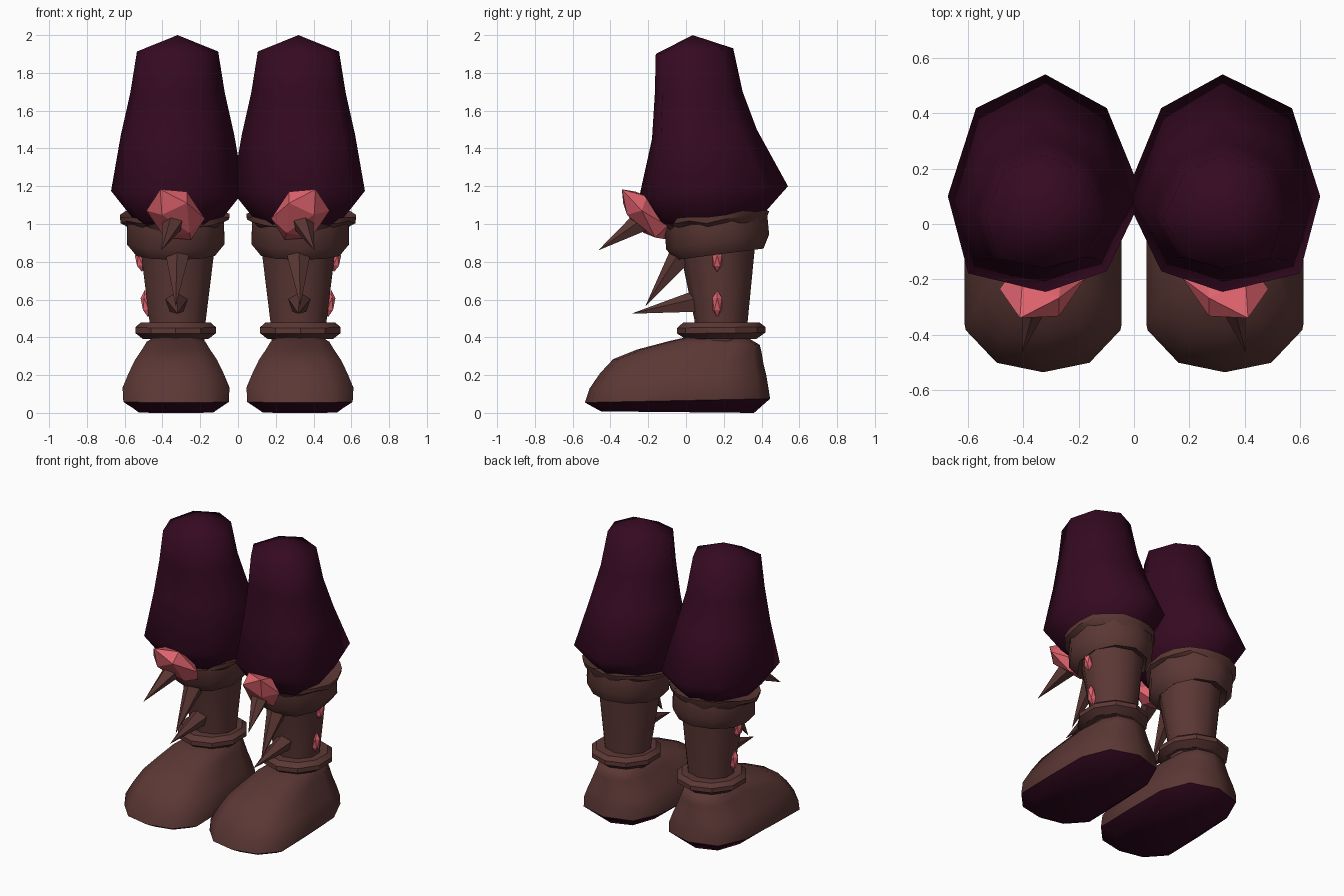
import bpy, bmesh, math, random
from mathutils import Vector, Matrix

if "Cube" in bpy.data.objects:
    bpy.data.objects.remove(bpy.data.objects["Cube"])

random.seed(4)
CX = 0.32  # sideways centre of one leg


def material(name, rgb):
    m = bpy.data.materials.new(name)
    m.diffuse_color = (*rgb, 1)
    m.use_nodes = True
    m.node_tree.nodes["Principled BSDF"].inputs["Base Color"].default_value = m.diffuse_color
    return m


PURPLE = material("dark purple cloth", (0.036, 0.003, 0.0155))
BROWN = material("brown leather", (0.105, 0.039, 0.035))
PINK = material("pink crystal", (0.74, 0.125, 0.155))


def finish(bm, name, mat, angle=None):
    """Turn a bmesh into an object mirrored onto the other leg."""
    bmesh.ops.recalc_face_normals(bm, faces=bm.faces)
    me = bpy.data.meshes.new(name)
    bm.to_mesh(me)
    bm.free()
    me.materials.append(mat)
    ob = bpy.data.objects.new(name, me)
    bpy.context.collection.objects.link(ob)
    if angle:
        bpy.ops.object.select_all(action='DESELECT')
        ob.select_set(True)
        bpy.context.view_layer.objects.active = ob
        bpy.ops.object.shade_smooth_by_angle(angle=math.radians(angle))
    mod = ob.modifiers.new("other_leg", 'MIRROR')
    mod.use_mirror_merge = False
    return ob


def round_outline(n):
    return [(math.sin(2 * math.pi * i / n), -math.cos(2 * math.pi * i / n)) for i in range(n)]


def loft(name, mat, outline, rings, angle, cx=CX, apex=None, jitter=0):
    """Stack scaled outlines; ring = half width, front y, back y, front z, back z."""
    bm = bmesh.new()
    loops = []
    for hw, yf, yb, zf, zb in rings:
        loop = []
        for u, v in outline:
            t = (v + 1) / 2
            z = zf + (zb - zf) * t + random.uniform(-jitter, jitter)
            loop.append(bm.verts.new((cx + u * hw, yf + (yb - yf) * t, z)))
        loops.append(loop)
    n = len(outline)
    for a, b in zip(loops, loops[1:]):
        for i in range(n):
            j = (i + 1) % n
            bm.faces.new((a[i], a[j], b[j], b[i]))
    bm.faces.new(loops[0])
    if apex:
        tip = bm.verts.new(apex)
        for i in range(n):
            bm.faces.new((loops[-1][i], loops[-1][(i + 1) % n], tip))
    else:
        bm.faces.new(loops[-1])
    return finish(bm, name, mat, angle)


def spike(name, base, tip, r):
    base, tip = Vector(base), Vector(tip)
    d = tip - base
    bm = bmesh.new()
    bmesh.ops.create_cone(bm, cap_ends=True, segments=5, radius1=r, radius2=0, depth=d.length)
    rot = d.to_track_quat('Z', 'Y').to_matrix().to_4x4()
    bm.transform(Matrix.Translation((base + tip) / 2) @ rot)
    finish(bm, name, BROWN)


def crystal(name, centre, size, tilt=0.0, lean=0.0):
    bm = bmesh.new()
    bmesh.ops.create_icosphere(bm, subdivisions=1, radius=1)
    m = (Matrix.Translation(centre) @ Matrix.Rotation(tilt, 4, 'X')
         @ Matrix.Rotation(lean, 4, 'Y') @ Matrix.Diagonal((*size, 1)))
    bm.transform(m)
    finish(bm, name, PINK)


# Baggy trouser leg, widest towards the front and outer side
thigh = [(0, -1), (0.79, -0.83), (1, -0.12), (0.71, 0.69),
         (0, 1), (-0.63, 0.69), (-1, -0.12), (-0.63, -0.81)]
loft("trouser_leg", PURPLE, thigh, [
    (0.20, -0.10, 0.39, 0.98, 1.02),
    (0.242, -0.155, 0.425, 1.01, 1.07),
    (0.352, -0.245, 0.54, 1.155, 1.20),
    (0.30, -0.18, 0.375, 1.45, 1.50),
    (0.25, -0.165, 0.30, 1.69, 1.70),
    (0.215, -0.16, 0.25, 1.90, 1.93),
], 65, apex=(CX, 0.035, 2.0))

# Foot outline: broad toe, blunt heel
half = [(0.60, -0.93), (1, -0.69), (1, -0.1), (0.97, 0.5), (0.68, 0.88)]
foot = [(0, -1)] + half + [(0, 1)] + [(-u, v) for u, v in reversed(half)]
FX = 0.328
loft("sole", PURPLE, foot, [
    (0.20, -0.45, 0.36, 0.008, 0.0),
    (0.279, -0.535, 0.445, 0.055, 0.075),
], 80, cx=FX)
loft("boot_foot", BROWN, foot, [
    (0.279, -0.535, 0.445, 0.055, 0.075),
    (0.283, -0.51, 0.435, 0.13, 0.14),
    (0.252, -0.455, 0.425, 0.21, 0.20),
    (0.217, -0.385, 0.41, 0.285, 0.26),
    (0.182, -0.26, 0.40, 0.335, 0.32),
    (0.155, -0.09, 0.39, 0.38, 0.36),
    (0.12, 0.0, 0.34, 0.40, 0.39),
], 60, cx=FX)

# Boot shaft and ankle band
ten = round_outline(10)
loft("boot_shaft", BROWN, ten, [
    (0.15, 0.05, 0.32, 0.37, 0.37),
    (0.157, 0.045, 0.327, 0.49, 0.49),
    (0.205, -0.03, 0.365, 0.85, 0.88),
], 40)
loft("ankle_band", BROWN, ten, [
    (0.18, 0.0, 0.37, 0.39, 0.39),
    (0.224, -0.047, 0.42, 0.42, 0.425),
    (0.224, -0.047, 0.42, 0.45, 0.455),
    (0.195, -0.015, 0.39, 0.478, 0.478),
], 30, cx=0.33)

# Folded cuff with a ragged rim, tilted down to the front
loft("boot_cuff", BROWN, ten, [
    (0.19, -0.02, 0.37, 0.83, 0.89),
    (0.218, -0.055, 0.41, 0.81, 0.87),
    (0.272, -0.105, 0.44, 0.865, 0.945),
    (0.268, -0.115, 0.43, 0.995, 1.05),
    (0.20, -0.05, 0.38, 1.0, 1.05),
], 45, cx=0.33)
loft("ragged_rim", BROWN, round_outline(18), [
    (0.255, -0.10, 0.42, 0.975, 1.02),
    (0.29, -0.12, 0.435, 0.99, 1.045),
    (0.295, -0.12, 0.44, 1.01, 1.08),
    (0.22, -0.07, 0.38, 1.0, 1.06),
], 30, cx=0.335, jitter=0.013)

# Knee crystal and shin spikes
crystal("knee_crystal", (0.33, -0.215, 1.05), (0.145, 0.085, 0.20), math.radians(43), 0.42)
spike("knee_spike", (0.335, -0.215, 1.025), (0.405, -0.465, 0.86), 0.066)
spike("upper_shin_spike", (0.32, -0.03, 0.825), (0.33, -0.215, 0.565), 0.065)
spike("lower_shin_spike", (0.325, 0.05, 0.585), (0.32, -0.29, 0.525), 0.062)

# Small crystals on the outer side
crystal("upper_side_crystal", (0.516, 0.165, 0.808), (0.03, 0.03, 0.062), 0, 0.12)
crystal("lower_side_crystal", (0.485, 0.165, 0.578), (0.03, 0.03, 0.072), 0, 0.12)
